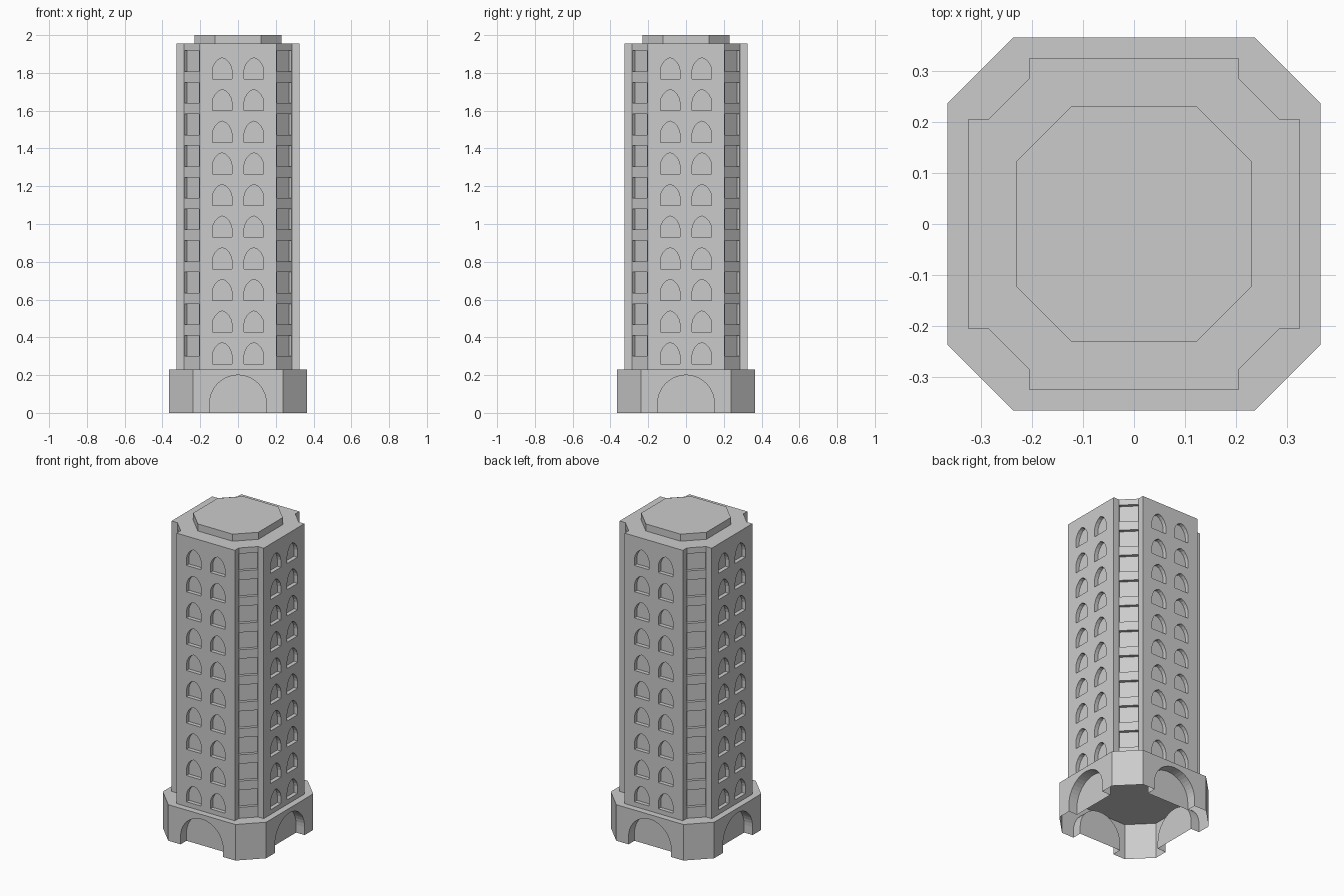
import bpy, bmesh
from math import sin, cos, pi, radians

if "Cube" in bpy.data.objects:
    bpy.data.objects.remove(bpy.data.objects["Cube"])


def finish(bm, name):
    bmesh.ops.recalc_face_normals(bm, faces=bm.faces)
    me = bpy.data.meshes.new(name)
    bm.to_mesh(me)
    bm.free()
    ob = bpy.data.objects.new(name, me)
    bpy.context.collection.objects.link(ob)
    return ob


def add_prism(bm, lower, upper):
    """Closed prism between two matching loops of points."""
    a = [bm.verts.new(p) for p in lower]
    b = [bm.verts.new(p) for p in upper]
    bm.faces.new(a[::-1])
    bm.faces.new(b)
    n = len(a)
    for i in range(n):
        j = (i + 1) % n
        bm.faces.new((a[i], a[j], b[j], b[i]))


def four_way(corner):
    """Repeat one corner's plan points around the four quadrants."""
    out = []
    for k in range(4):
        c, s = round(cos(k * pi / 2)), round(sin(k * pi / 2))
        out += [(c * x - s * y, s * x + c * y) for x, y in corner]
    return out


def block(name, corner, z0, z1):
    bm = bmesh.new()
    plan = four_way(corner)
    add_prism(bm, [(x, y, z0) for x, y in plan], [(x, y, z1) for x, y in plan])
    return finish(bm, name)


def add_recess(bm, profile, dist, depth, ang):
    """Cutter with a (sideways, z) profile, sunk into the wall at angle ang."""
    c, s = cos(ang), sin(ang)

    def loop(r):
        return [(r * c - u * s, r * s + u * c, z) for u, z in profile]
    add_prism(bm, loop(dist - depth), loop(dist + 0.02))


def cut(target, bm):
    cutter = finish(bm, target.name + "_cutter")
    m = target.modifiers.new("cut", 'BOOLEAN')
    m.operation, m.solver, m.object = 'DIFFERENCE', 'EXACT', cutter
    bpy.context.view_layer.update()
    dg = bpy.context.evaluated_depsgraph_get()
    me = bpy.data.meshes.new_from_object(target.evaluated_get(dg))
    target.modifiers.clear()
    target.data = me
    bpy.data.objects.remove(cutter, do_unlink=True)


# Base with a large round arch sunk into each side
base = block("base", [(0.365, 0.237), (0.237, 0.365)], 0, 0.23)
arch = [(0.15, -0.05)] + [(0.15 * cos(pi * i / 20), 0.05 + 0.15 * sin(pi * i / 20))
                          for i in range(21)] + [(-0.15, -0.05)]
bm = bmesh.new()
for k in range(4):
    add_recess(bm, arch, 0.365, 0.06, k * pi / 2)
cut(base, bm)

# The base is an open shell underneath
bm = bmesh.new()
bm.from_mesh(base.data)
floor = [f for f in bm.faces if all(v.co.z < 0.001 for v in f.verts)]
bmesh.ops.delete(bm, geom=floor, context='FACES')
bm.to_mesh(base.data)
bm.free()

# Tower shaft with stepped-in diagonal corners
tower = block("tower", [(0.325, 0.205), (0.285, 0.205), (0.205, 0.285), (0.205, 0.325)],
              0.23, 1.955)
half = [(0.052, 0), (0.052, 0.045), (0.047, 0.066), (0.036, 0.087), (0.019, 0.104)]
window = half + [(0, 0.112)] + [(-u, z) for u, z in reversed(half)]
bm = bmesh.new()
for level in range(10):
    dz = level * 0.1675
    for k in range(4):
        # Pair of pointed windows on each main side
        for side in (-0.084, 0.084):
            add_recess(bm, [(u + side, z + 0.26 + dz) for u, z in window],
                       0.325, 0.025, k * pi / 2)
        # Rectangular recess on each diagonal
        w = 0.0555
        add_recess(bm, [(w, 0.30 + dz), (w, 0.41 + dz), (-w, 0.41 + dz), (-w, 0.30 + dz)],
                   0.34648, 0.02, k * pi / 2 + radians(45))
cut(tower, bm)

# Roof cap
block("roof_cap", [(0.23, 0.123), (0.123, 0.23)], 1.955, 2.0)
